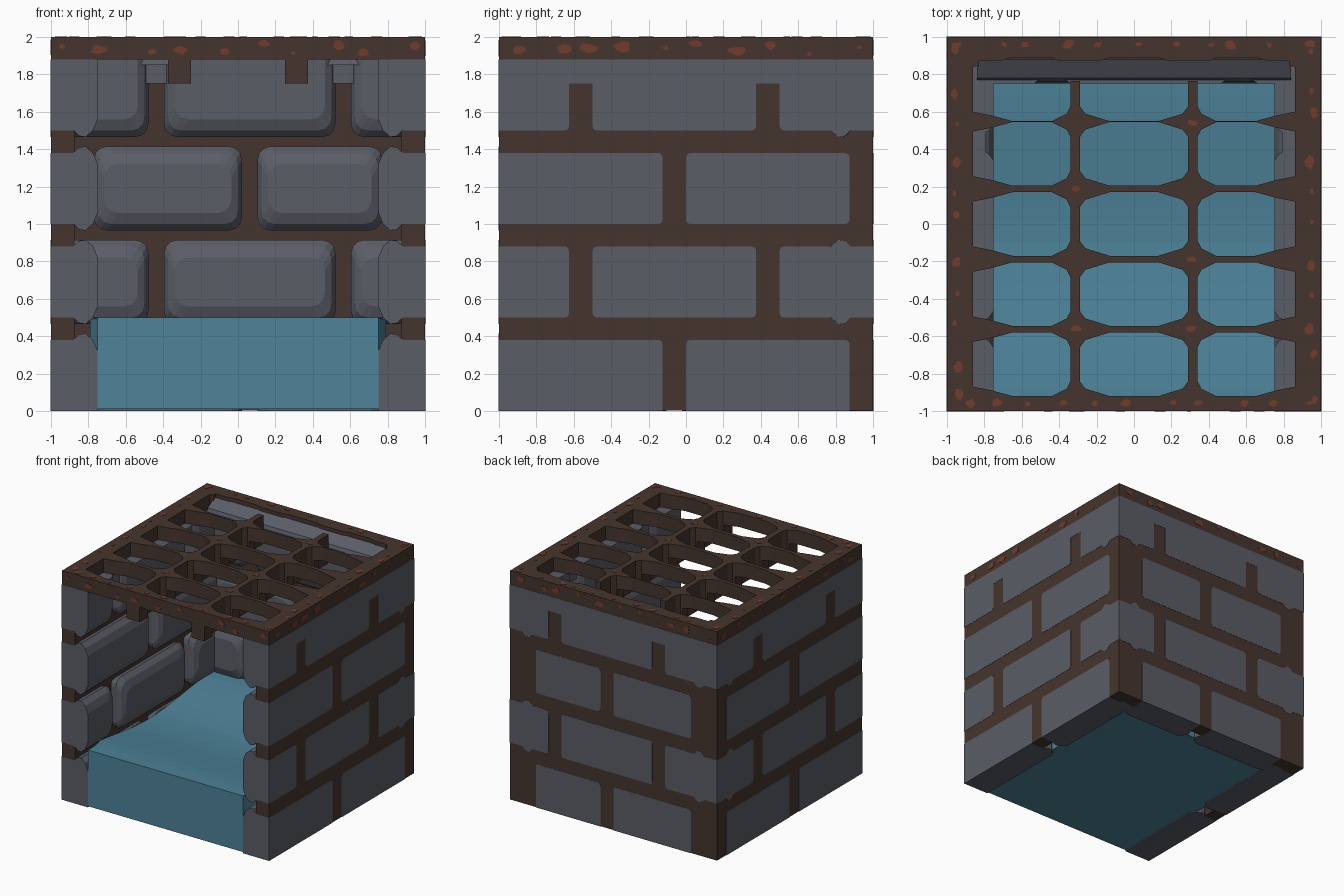
import bpy, bmesh, math, random

cube = bpy.data.objects.get("Cube")
if cube:
    bpy.data.objects.remove(cube, do_unlink=True)
random.seed(7)


def material(name, rgb):
    lin = [((c / 255 + 0.055) / 1.055) ** 2.4 for c in rgb] + [1]
    m = bpy.data.materials.new(name)
    m.use_nodes = True
    m.diffuse_color = lin
    m.node_tree.nodes["Principled BSDF"].inputs["Base Color"].default_value = lin
    return m


GREY = material("stone grey", (90, 93, 102))
BROWN = material("mortar brown", (69, 53, 45))
RUST = material("rust", (114, 60, 42))
BLUE = material("water blue", (77, 131, 153))


def finish(name, bm, mat):
    bmesh.ops.recalc_face_normals(bm, faces=bm.faces)
    me = bpy.data.meshes.new(name)
    bm.to_mesh(me)
    bm.free()
    ob = bpy.data.objects.new(name, me)
    bpy.context.collection.objects.link(ob)
    if mat:
        me.materials.append(mat)
    return ob


def loft(bm, rings):
    """Skin a list of closed rings of points and cap both ends."""
    rows = [[bm.verts.new(p) for p in ring] for ring in rings]
    n = len(rows[0])
    for a, b in zip(rows, rows[1:]):
        for i in range(n):
            j = (i + 1) % n
            bm.faces.new((a[i], a[j], b[j], b[i]))
    bm.faces.new(rows[0])
    bm.faces.new(rows[-1])


def box(bm, x0, x1, y0, y1, z0, z1):
    loft(bm, [[(x0, y0, z), (x1, y0, z), (x1, y1, z), (x0, y1, z)] for z in (z0, z1)])


OUT = 1.002
# depth of each brick section, and how far it swells into the joint
SECTIONS = [(OUT, 0), (0.88, 0), (0.85, 0.03), (0.815, 0.035), (0.775, 0), (0.75, -0.06)]


def brick(bm, u0, u1, row, place):
    """One brick through the wall: flat outside, pillowed inside."""
    v0, v1 = row * 0.5, row * 0.5 + 0.38
    left, right = u0 <= -1, u1 >= 1
    low, high = row == 0, row == 3
    rings = []
    for d, grow in SECTIONS:
        a = -OUT if left else u0 - grow * 0.6
        b = OUT if right else u1 + grow * 0.6
        c = v0 if low else v0 - grow
        e = v1 if high else v1 + grow
        corners = [(b, e, 0, right or high), (a, e, 1, left or high),
                   (a, c, 2, left or low), (b, c, 3, right or low)]
        ring = []
        for x, y, q, square in corners:
            r = 0.001 if square else (0.025 if grow == 0 and d > 0.8 else 0.07)
            sx, sy = (1 if q in (0, 3) else -1), (1 if q < 2 else -1)
            for k in range(4):
                t = (q + k / 3) * math.pi / 2
                ring.append(place(x - sx * r + r * math.cos(t), y - sy * r + r * math.sin(t), d))
        rings.append(ring)
    loft(bm, rings)


# Walls: a thin mortar core with bricks set through it
SIDE_EVEN = [(-1, -0.125), (0, 0.875)]
SIDE_ODD = [(-1, -0.625), (-0.5, 0.375), (0.5, 1)]
BACK_EVEN = [(-0.75, 0), (0.125, 0.75)]
BACK_ODD = [(-1, -0.5), (-0.375, 0.5), (0.625, 1)]
WALLS = {
    "left": (lambda u, v, d: (d, u, v), SIDE_EVEN, SIDE_ODD),
    "right": (lambda u, v, d: (-d, u, v), SIDE_EVEN, SIDE_ODD),
    "back": (lambda u, v, d: (u, d, v), BACK_EVEN, BACK_ODD),
}
for name, (place, even, odd) in WALLS.items():
    bm = bmesh.new()
    loft(bm, [[place(u, v, d) for u, v in ((-1, 0.002), (1, 0.002), (1, 1.89), (-1, 1.89))]
              for d in (0.875, 1)])
    finish(name + "_mortar", bm, BROWN)
    bm = bmesh.new()
    for row in range(4):
        for u0, u1 in (odd if row % 2 else even):
            brick(bm, u0, u1, row, place)
    # stone bridging the short joints of the top course
    for (_, a), (b, _) in zip(odd, odd[1:]):
        loft(bm, [[place(u, v, d) for u, v in ((a - 0.01, 1.75), (b + 0.01, 1.75),
                                               (b + 0.01, 1.88), (a - 0.01, 1.88))]
                  for d in (0.79, OUT)])
    finish(name + "_bricks", bm, GREY)

# Sloped stone ledge behind the grate
bm = bmesh.new()
loft(bm, [[(x, 0.76, 1.85), (x, 0.88, 1.85), (x, 0.88, 1.97), (x, 0.78, 1.91)] for x in (-0.84, 0.84)])
finish("back_ledge", bm, GREY)

# Water, with a gently sagging surface
bm = bmesh.new()
rings = []
for i in range(17):
    y = -1 + 1.8 * i / 16
    w = 0.75 if i == 0 else 0.79 if i > 1 else 0.755
    z = 0.5 - 0.04 * (1 - math.cos(2 * math.pi * i / 16))
    rings.append([(-w, y, 0.01), (w, y, 0.01), (w, y, z), (-w, y, z)])
loft(bm, rings)
finish("water", bm, BLUE)

# Grate: top plate with two ribs below, pierced by rows of holes
bm = bmesh.new()
half = [(0.25, 1.88), (0.25, 1.75), (0.375, 1.75), (0.375, 1.88), (1, 1.88), (1, 2)]
profile = half + [(-x, z) for x, z in reversed(half)]
loft(bm, [[(x, y, z) for x, z in profile] for y in (-1, 1)])
grate = finish("grate", bm, BROWN)

MIDDLE = [(-0.29, 0.09), (-0.26, 0.13), (-0.13, 0.17), (0.13, 0.17), (0.26, 0.13), (0.29, 0.09)]
OUTER = [(0.34, 0.09), (0.36, 0.13), (0.44, 0.17), (0.65, 0.17), (0.76, 0.14), (0.86, 0.12)]
bm = bmesh.new()
for cy in (-0.75, -0.375, 0, 0.375, 0.72):
    for shape, s in ((MIDDLE, 1), (OUTER, 1), (OUTER, -1)):
        outline = [(s * x, cy + y) for x, y in shape] + [(s * x, cy - y) for x, y in reversed(shape)]
        loft(bm, [[(x, y, z) for x, y in outline] for z in (1.7, 2.1)])
holes = finish("hole_cutter", bm, None)
bm = bmesh.new()
box(bm, -0.83, 0.83, 0.765, 0.875, 1.7, 2.1)
slot = finish("slot_cutter", bm, None)
# clear the ribs out of the back wall
bm = bmesh.new()
box(bm, -0.5, 0.5, 0.77, 1.1, 1.7, 1.88)
rib_trim = finish("rib_cutter", bm, None)

bpy.context.view_layer.objects.active = grate
for cutter in (holes, slot, rib_trim):
    cutter.hide_render = True
    mod = grate.modifiers.new("cut", "BOOLEAN")
    mod.operation = "DIFFERENCE"
    mod.solver = "EXACT"
    mod.object = cutter
    bpy.ops.object.modifier_apply(modifier=mod.name)
    bpy.data.objects.remove(cutter, do_unlink=True)


# Rust: thin irregular patches on the rim
def patch(bm, u, v, ru, rv, place):
    pts = []
    for k in range(9):
        t = k * math.tau / 9
        r = random.uniform(0.6, 1)
        pts.append((u + ru * r * math.cos(t), v + rv * r * math.sin(t)))
    loft(bm, [[place(a, b, d) for a, b in pts] for d in (0.999, 1.003)])


bm = bmesh.new()
FACES = [lambda u, v, d: (u, -d, v), lambda u, v, d: (u, d, v),
         lambda u, v, d: (d, u, v), lambda u, v, d: (-d, u, v)]
TOPS = [lambda u, v, d: (u, v, 1 + d), lambda u, v, d: (v, u, 1 + d)]
for side in FACES:
    for i in range(10):
        rv = random.uniform(0.012, 0.035)
        u = -0.9 + 0.2 * i + random.uniform(-0.06, 0.06)
        patch(bm, u, random.uniform(1.89 + rv, 1.99 - rv), rv * random.uniform(1, 2), rv, side)
for k, top in enumerate(TOPS):
    for s in (-1, 1):
        for i in range(11):
            r = random.uniform(0.012, 0.03)
            u = -0.92 + 0.184 * i + random.uniform(-0.05, 0.05)
            u = max(-0.94, min(0.94, u))
            patch(bm, u, s * random.uniform(0.965, 0.955 - 0.02 * k), r * 1.4, r, top)
for x, y in ((-0.31, -0.56), (0.31, -0.56), (0.31, -0.19), (-0.31, 0.19), (0.31, 0.54)):
    patch(bm, x, y, 0.035, 0.02, TOPS[0])
finish("rust_patches", bm, RUST)
